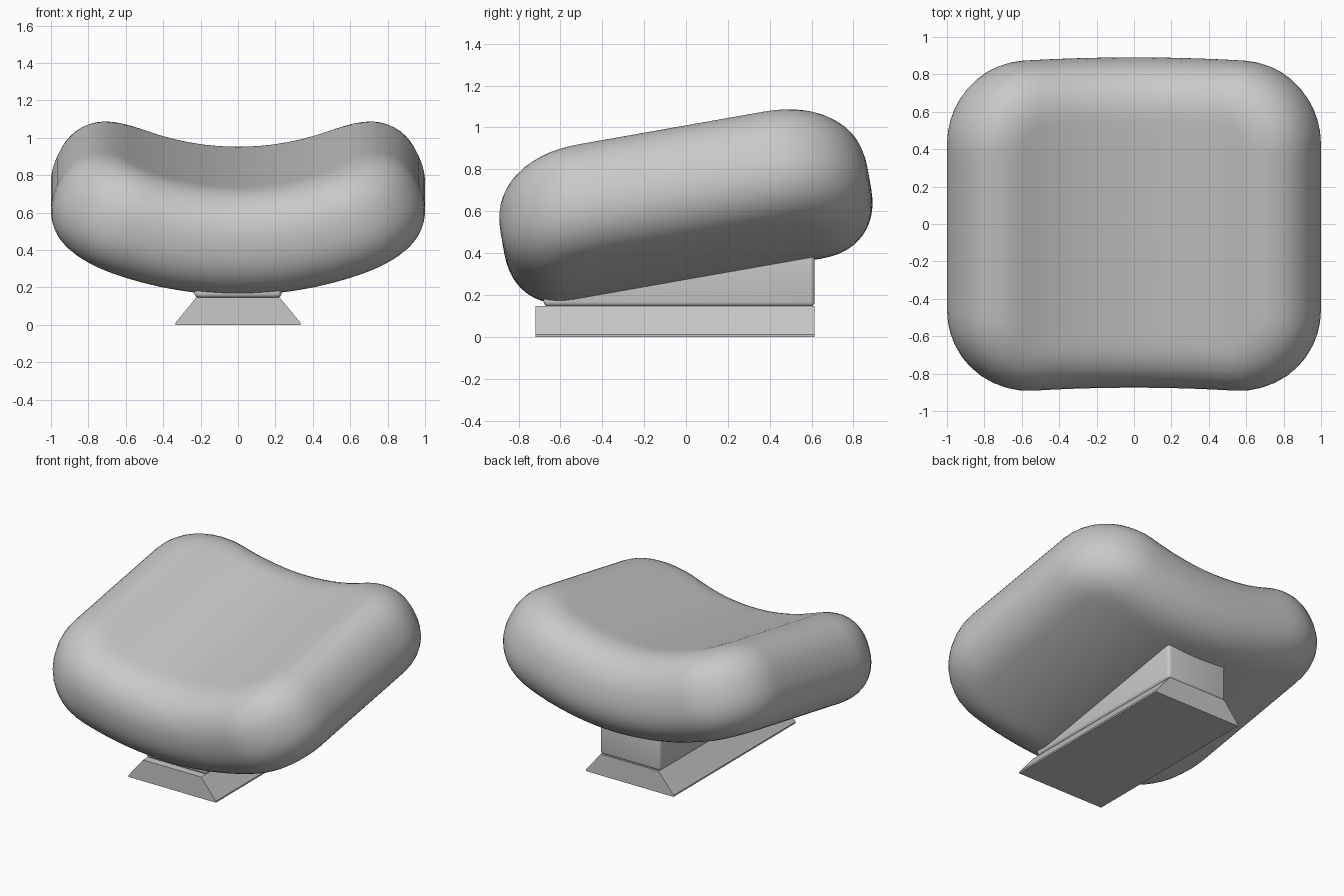
import bpy, bmesh, math

old = bpy.data.objects.get("Cube")
if old:
    bpy.data.objects.remove(old)

TILT = math.radians(10)
PIVOT_Z = 0.6       # height the cushion tilts about
BEND_R = 1.70       # bend radius of the cushion's middle layer
HALF_X, HALF_Y = 0.724, 0.60
ROUND = 0.29        # half thickness and edge roundness
CORNER = 0.15
POWER = 2 / 2.25    # slightly squared edge section

grey = bpy.data.materials.new("light grey")
grey.use_nodes = True
grey.diffuse_color = (0.58, 0.58, 0.58, 1)
grey.node_tree.nodes["Principled BSDF"].inputs["Base Color"].default_value = (0.58, 0.58, 0.58, 1)


def finish(name, bm, smooth_angle):
    bmesh.ops.recalc_face_normals(bm, faces=bm.faces)
    mesh = bpy.data.meshes.new(name)
    bm.to_mesh(mesh)
    bm.free()
    mesh.materials.append(grey)
    obj = bpy.data.objects.new(name, mesh)
    bpy.context.collection.objects.link(obj)
    bpy.ops.object.select_all(action='DESELECT')
    obj.select_set(True)
    bpy.context.view_layer.objects.active = obj
    if smooth_angle:
        bpy.ops.object.shade_smooth_by_angle(angle=math.radians(smooth_angle))
    return obj


def plan_outline(steps=10, side=16):
    """Rounded rectangle as (x, y, outward x, outward y)."""
    points = []
    cx, cy = HALF_X - CORNER, HALF_Y - CORNER
    for quarter, (sx, sy) in enumerate([(1, 1), (-1, 1), (-1, -1), (1, -1)]):
        arc = []
        for i in range(steps + 1):
            a = math.pi / 2 * (quarter + i / steps)
            c, s = math.cos(a), math.sin(a)
            arc.append((sx * cx + CORNER * c, sy * cy + CORNER * s, c, s))
        points += arc
        # Straight run to the next corner
        x, y, c, s = arc[-1]
        dx, dy = (-2 * cx * sx, 0) if quarter % 2 == 0 else (0, -2 * cy * sy)
        points += [(x + dx * j / side, y + dy * j / side, c, s) for j in range(1, side)]
    return points


def bend_and_tilt(x, y, z):
    core = max(-HALF_X, min(HALF_X, x))
    a, extra = core / BEND_R, x - core
    bx = (BEND_R - z) * math.sin(a) + extra * math.cos(a)
    bz = BEND_R - (BEND_R - z) * math.cos(a) + extra * math.sin(a) - 0.045
    return (bx, y * math.cos(TILT) - bz * math.sin(TILT),
            PIVOT_Z + y * math.sin(TILT) + bz * math.cos(TILT))


# Cushion: rings from the bottom centre, round the edge, to the top centre
outline = plan_outline()
scales = [i / 10 for i in range(1, 10)]
section = [(s, 0, -ROUND) for s in scales]
for i in range(25):
    t = math.pi * (i / 24 - 0.5)
    out = ROUND * max(0, math.cos(t)) ** POWER
    up = ROUND * math.copysign(abs(math.sin(t)) ** POWER, t)
    section.append((1, out, up))
section += [(s, 0, ROUND) for s in reversed(scales)]

bm = bmesh.new()
rings = [[bm.verts.new(bend_and_tilt(x * s + nx * out, y * s + ny * out, z))
          for x, y, nx, ny in outline] for s, out, z in section]
count = len(outline)
for lower, upper in zip(rings, rings[1:]):
    for i in range(count):
        j = (i + 1) % count
        bm.faces.new((lower[i], lower[j], upper[j], upper[i]))
for ring, z in ((rings[0], -ROUND), (rings[-1], ROUND)):
    pole = bm.verts.new(bend_and_tilt(0, 0, z))
    for i in range(count):
        bm.faces.new((ring[i], ring[(i + 1) % count], pole))
finish("cushion", bm, 40)


def prism(outline_points, place, ends):
    """Extrude an outline between two end positions."""
    bm = bmesh.new()
    a, b = [[bm.verts.new(place(p, q, e)) for p, q in outline_points] for e in ends]
    bm.faces.new(a)
    bm.faces.new(b)
    for i in range(len(a)):
        j = (i + 1) % len(a)
        bm.faces.new((a[i], a[j], b[j], b[i]))
    return bm


# Dovetail foot with a thin lip at the bottom
foot = [(-0.335, 0), (0.335, 0), (0.335, 0.01), (0.222, 0.147), (-0.222, 0.147), (-0.335, 0.01)]
finish("dovetail_foot", prism(foot, lambda p, q, e: (p, e, q), (-0.72, 0.615)), 0)

# Wedge that carries the tilted cushion, with softened edges
wedge = [(-0.68, 0.145), (0.615, 0.145), (0.615, 0.44), (-0.68, 0.20)]
bm = prism(wedge, lambda p, q, e: (e, p, q), (-0.232, 0.232))
bmesh.ops.bevel(bm, geom=list(bm.edges), offset=0.022, segments=4, profile=0.5, affect='EDGES')
finish("support_wedge", bm, 40)
